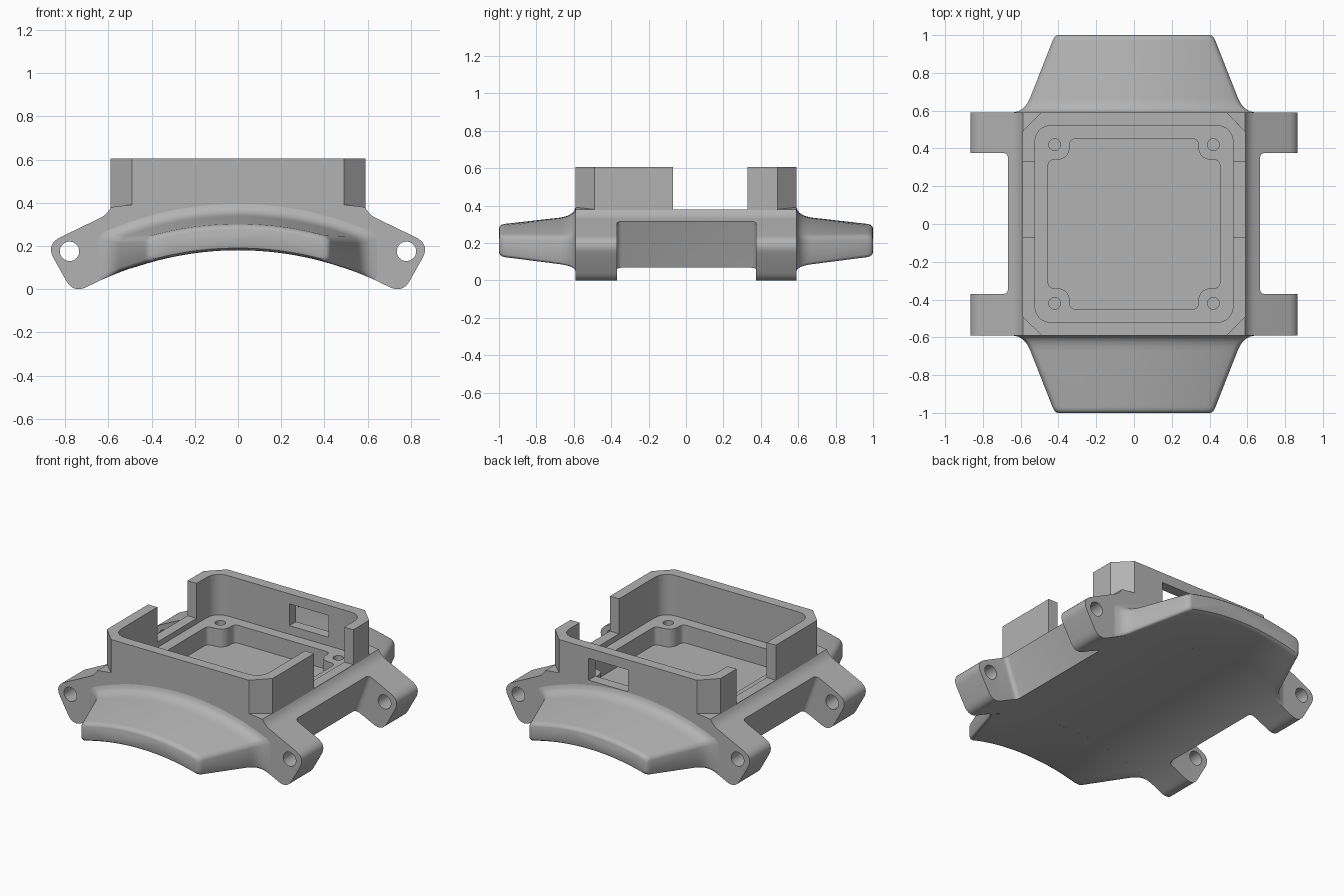
import bpy, bmesh, math
from mathutils import Vector

cube = bpy.data.objects.get("Cube")
if cube:
    bpy.data.objects.remove(cube, do_unlink=True)

grey = bpy.data.materials.new("plain grey")
grey.use_nodes = True
COLOUR = (0.45, 0.45, 0.45, 1)
grey.diffuse_color = COLOUR
grey.node_tree.nodes["Principled BSDF"].inputs["Base Color"].default_value = COLOUR

ARC_R, ARC_TOP = 1.526, 0.18


def under(x):
    """Height of the curved underside at x."""
    return ARC_TOP - ARC_R + math.sqrt(ARC_R ** 2 - x * x)


def rounded(corners, steps=8):
    """Polygon from (x, y, tangent length) corners, each eased into a curve."""
    out = []
    for i, (x, y, r) in enumerate(corners):
        p = Vector((x, y))
        if r == 0:
            out.append(p)
            continue
        a, b = (Vector(corners[j % len(corners)][:2]) for j in (i - 1, i + 1))
        a, b = p + (a - p).normalized() * r, p + (b - p).normalized() * r
        for k in range(steps + 1):
            t = k / steps
            out.append(a * (1 - t) ** 2 + p * 2 * t * (1 - t) + b * t * t)
    return out


def finish(name, bm):
    bmesh.ops.recalc_face_normals(bm, faces=bm.faces)
    mesh = bpy.data.meshes.new(name)
    bm.to_mesh(mesh)
    bm.free()
    mesh.materials.append(grey)
    ob = bpy.data.objects.new(name, mesh)
    bpy.context.collection.objects.link(ob)
    return ob


def skin(name, rings):
    """Closed solid through matching rings of points."""
    bm = bmesh.new()
    rows = [[bm.verts.new(p) for p in ring] for ring in rings]
    n = len(rows[0])
    for r0, r1 in zip(rows, rows[1:]):
        for i in range(n):
            j = (i + 1) % n
            bm.faces.new((r0[i], r0[j], r1[j], r1[i]))
    bm.faces.new(rows[0])
    bm.faces.new(rows[-1])
    return finish(name, bm)


def prism(name, pts, axis, lo, hi):
    if axis == "Z":
        return skin(name, [[(p[0], p[1], h) for p in pts] for h in (lo, hi)])
    return skin(name, [[(p[0], h, p[1]) for p in pts] for h in (lo, hi)])


def rect(x0, x1, y0, y1, r=0):
    return rounded([(x0, y0, r), (x1, y0, r), (x1, y1, r), (x0, y1, r)])


def circle(x, y, r, n=32):
    return [(x + r * math.cos(math.tau * i / n), y + r * math.sin(math.tau * i / n))
            for i in range(n)]


def combine(ob, tool, operation="DIFFERENCE"):
    mod = ob.modifiers.new(operation, "BOOLEAN")
    mod.operation, mod.solver, mod.object = operation, "EXACT", tool
    bpy.context.view_layer.objects.active = ob
    bpy.ops.object.modifier_apply(modifier=mod.name)
    bpy.data.objects.remove(tool, do_unlink=True)


def smooth(ob):
    bpy.ops.object.select_all(action="DESELECT")
    ob.select_set(True)
    bpy.context.view_layer.objects.active = ob
    bpy.ops.object.shade_smooth_by_angle(angle=math.radians(32))


# Arched base with the four lugs, drawn as one half profile and mirrored
half = rounded([(0, 0.39, 0), (0.5, 0.39, 0), (0.587, 0.38, 0), (0.612, 0.342, 0.03),
                (0.89, 0.2075, 0.075), (0.762, -0.021, 0.07), (0.69, 0.015, 0)])
half += [Vector((x, under(x))) for x in [0.69 * (1 - i / 20) for i in range(1, 21)]]
profile = half + [Vector((-p.x, p.y)) for p in reversed(half[1:-1])]
body = prism("arched_base_and_case", profile, "Y", -0.59, 0.59)

# Side recesses that separate the lugs
for s in (-1, 1):
    pts = [(s * x, z) for x, z in ((0.673, 0.335), (1.1, 0.5), (1.1, -0.19), (0.479, -0.19))]
    tool = prism("recess_cutter", pts, "Y", -0.37, 0.375)
    bev = tool.modifiers.new("round", "BEVEL")
    bev.width, bev.segments = 0.025, 4
    combine(body, tool)

# Case walls with chamfered corners
O, C = 0.59, 0.49
octagon = [(C, -O), (O, -C), (O, C), (C, O), (-C, O), (-O, C), (-O, -C), (-C, -O)]
combine(body, prism("case_block", octagon, "Z", 0.3, 0.605), "UNION")

# Main cavity, side openings and cable window
combine(body, prism("cavity_cutter", rect(-0.525, 0.525, -0.522, 0.522, 0.1), "Z", 0.345, 0.8))
combine(body, prism("opening_cutter", rect(-0.8, 0.8, -0.07, 0.33), "Z", 0.38, 0.8))
combine(body, prism("window_cutter", rect(0, 0.28, 0.4, 0.54), "Y", 0.45, 0.7))

# Deep pocket leaving a screw boss at each corner
corner = [(0.455, 0.34, 0.035), (0.34, 0.34, 0.075), (0.34, 0.452, 0.035)]
outline = []
for sx, sy in ((1, 1), (-1, 1), (-1, -1), (1, -1)):
    part = [(sx * x, sy * y, r) for x, y, r in corner]
    outline += part if sx == sy else part[::-1]
combine(body, prism("pocket_cutter", rounded(outline), "Z", 0.23, 0.5))

# Screw holes and lug pin holes
for sx in (-1, 1):
    for sy in (-1, 1):
        combine(body, prism("screw_cutter", circle(sx * 0.42, sy * 0.42, 0.031), "Z", 0.2, 0.5))
    combine(body, prism("pin_cutter", circle(sx * 0.78, 0.175, 0.045), "Y", -0.8, 0.8))
smooth(body)


# Tapering curved flanges, lofted from rounded cross-sections
def flange_ring(y, w, low, high, r=0.028):
    pts = []
    for i in range(25):
        x = (w - r) * (i / 12 - 1)
        pts.append((x, low))
    for cz, a0 in ((low + r, -90), (high - r, 0)):
        for k in range(1, 6):
            a = math.radians(a0 + 15 * k)
            pts.append((w - r + r * math.cos(a), cz + r * math.sin(a)))
    for i in range(25):
        pts.append(((w - r) * (1 - i / 12), high))
    for cz, a0 in ((high - r, 90), (low + r, 180)):
        for k in range(1, 6):
            a = math.radians(a0 + 15 * k)
            pts.append((-w + r + r * math.cos(a), cz + r * math.sin(a)))
    return [(x, y, under(x) + t) for x, t in pts]


stations = [(0.59, 0.645, 0, 0.215), (0.596, 0.615, 0, 0.195), (0.608, 0.594, 0, 0.18),
            (0.625, 0.575, 0, 0.169), (0.645, 0.562, 0, 0.162), (0.67, 0.55, 0, 0.156),
            (0.97, 0.432, 0, 0.122), (0.985, 0.425, 0.003, 0.118),
            (0.996, 0.416, 0.01, 0.109), (1.0, 0.405, 0.02, 0.098)]
for name, s in (("front_flange", -1), ("back_flange", 1)):
    smooth(skin(name, [flange_ring(s * y, w, lo, hi) for y, w, lo, hi in stations]))
